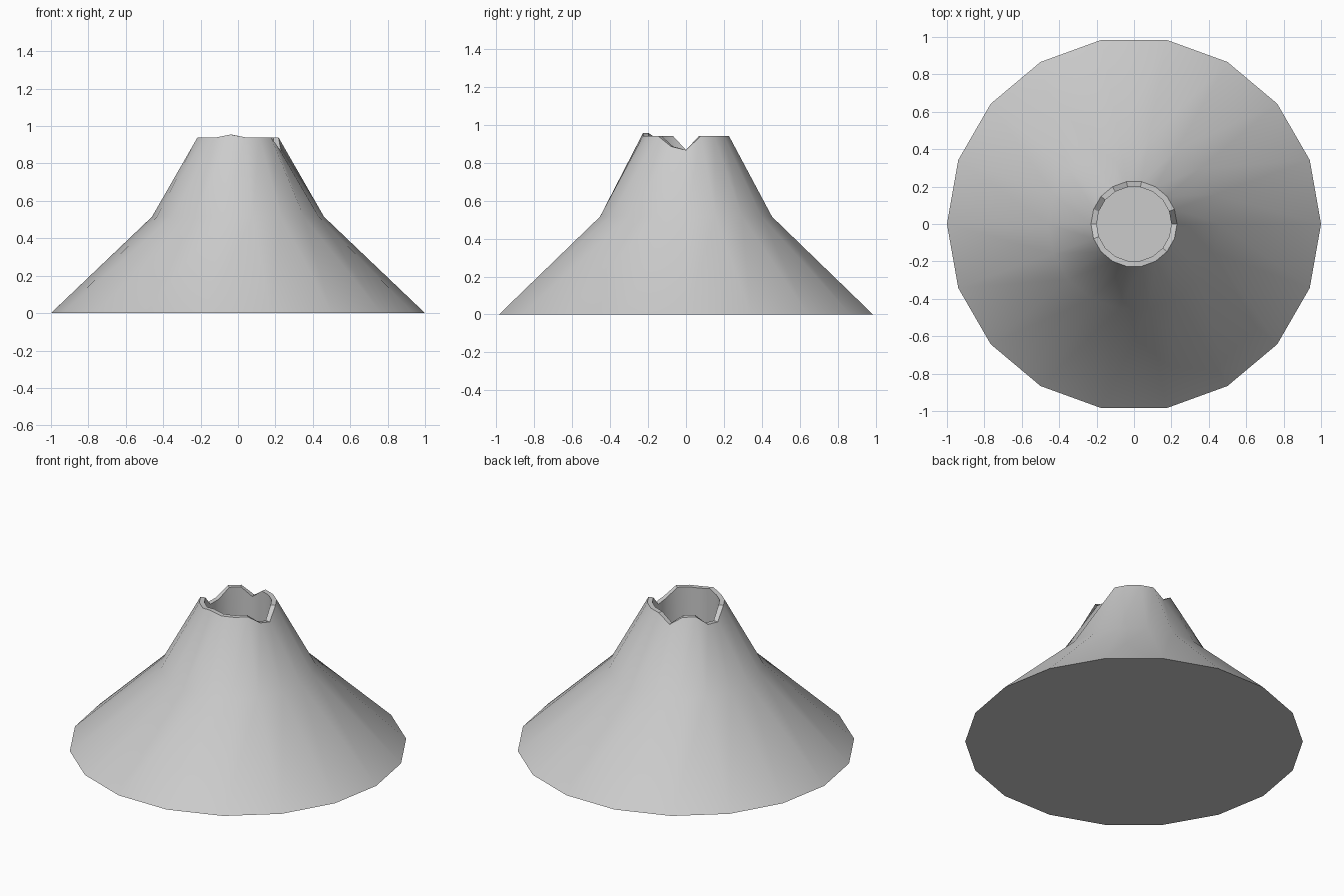
import bpy, bmesh, math

if "Cube" in bpy.data.objects:
    bpy.data.objects.remove(bpy.data.objects["Cube"])

SIDES = 18
STEP = 2 * math.pi / SIDES

# Jagged crater lip: heights that differ from the level lip, by degrees
LIP = 0.94
NOTCHES = {0: 0.866, 100: 0.885, 160: 0.875, 180: 0.866, 260: 0.955, 340: 0.885}
lip_heights = [NOTCHES.get(i * 20, LIP) for i in range(SIDES)]

bm = bmesh.new()


def ring(radius, heights):
    return [bm.verts.new((radius * math.cos(i * STEP), radius * math.sin(i * STEP), heights[i]))
            for i in range(SIDES)]


def bridge(lower, upper):
    for i in range(SIDES):
        j = (i + 1) % SIDES
        bm.faces.new((lower[i], lower[j], upper[j], upper[i]))


# Outer slope, lip and crater shaft as one chain of rings
rings = [
    ring(1.0, [0.0] * SIDES),
    ring(0.46, [0.515] * SIDES),
    ring(0.23, lip_heights),
    ring(0.2, lip_heights),
    ring(0.2, [0.6] * SIDES),
]
for a, b in zip(rings, rings[1:]):
    bridge(a, b)

# Underside and crater floor
bm.faces.new(list(reversed(rings[0])))
bm.faces.new(rings[-1])
bmesh.ops.recalc_face_normals(bm, faces=bm.faces[:])

mesh = bpy.data.meshes.new("volcano_cone")
bm.to_mesh(mesh)
bm.free()
volcano = bpy.data.objects.new("volcano_cone", mesh)
bpy.context.collection.objects.link(volcano)

# Smooth slope with crisp lip and base
bpy.context.view_layer.objects.active = volcano
volcano.select_set(True)
bpy.ops.object.shade_smooth_by_angle(angle=math.radians(32))
